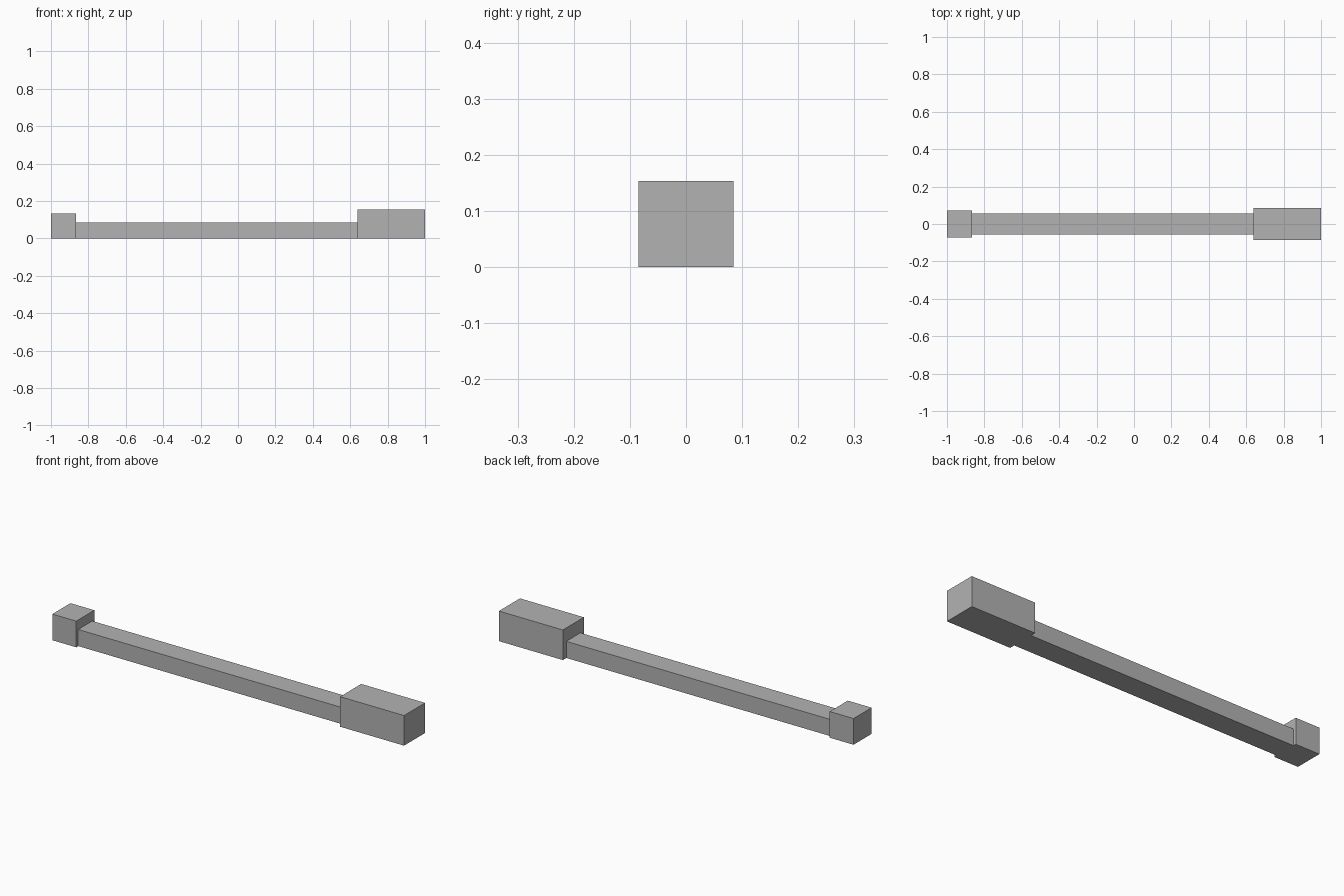
import bpy

if "Cube" in bpy.data.objects:
    bpy.data.objects.remove(bpy.data.objects["Cube"], do_unlink=True)

# Single flat grey
grey = bpy.data.materials.new("plain_grey")
grey.use_nodes = True
colour = (0.45, 0.45, 0.45, 1.0)
grey.diffuse_color = colour
grey.node_tree.nodes["Principled BSDF"].inputs["Base Color"].default_value = colour


def block(name, x0, x1, width, height):
    """Box resting on the ground, centred on y = 0."""
    bpy.ops.mesh.primitive_cube_add(size=1, location=((x0 + x1) / 2, 0, height / 2))
    ob = bpy.context.object
    ob.name = name
    ob.scale = (x1 - x0, width, height)
    bpy.ops.object.transform_apply(location=False, rotation=False, scale=True)
    ob.data.materials.append(grey)
    return ob


# Long bar between a small and a large end block
block("small_end_block", -1.0, -0.865, 0.146, 0.134)
block("long_bar", -0.865, 0.638, 0.114, 0.085)
block("large_end_block", 0.638, 1.0, 0.17, 0.154)
